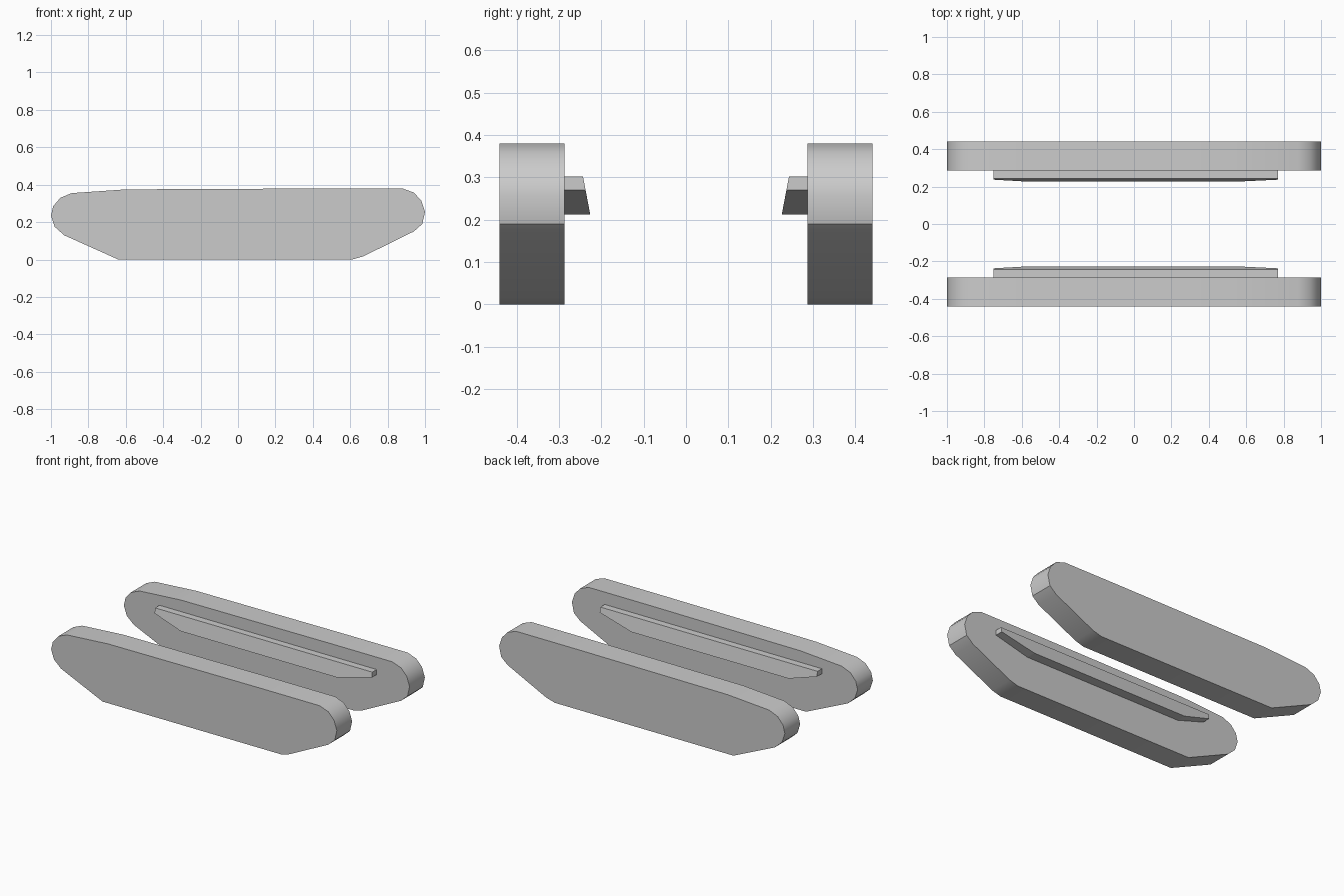
import bpy, bmesh, math

if "Cube" in bpy.data.objects:
    bpy.data.objects.remove(bpy.data.objects["Cube"])


def plate(name, profile, y_outer, y_inner, smooth_angle):
    """Extrude an x-z profile between two y functions of z and mirror it across y."""
    bm = bmesh.new()
    rings = [[bm.verts.new((x, f(z), z)) for x, z in profile] for f in (y_outer, y_inner)]
    for ring in rings:
        bm.faces.new(ring)
    n = len(profile)
    for i in range(n):
        j = (i + 1) % n
        bm.faces.new((rings[0][i], rings[0][j], rings[1][j], rings[1][i]))
    bmesh.ops.recalc_face_normals(bm, faces=bm.faces)
    mesh = bpy.data.meshes.new(name)
    bm.to_mesh(mesh)
    bm.free()
    obj = bpy.data.objects.new(name, mesh)
    bpy.context.collection.objects.link(obj)
    bpy.ops.object.select_all(action='DESELECT')
    obj.select_set(True)
    bpy.context.view_layer.objects.active = obj
    bpy.ops.object.shade_smooth_by_angle(angle=math.radians(smooth_angle))
    mirror = obj.modifiers.new("Mirror", 'MIRROR')
    mirror.use_axis = (False, True, False)
    return obj


# Track outline, clockwise from the lower left corner
track = [(-0.64, 0), (-0.93, 0.13), (-0.98, 0.175), (-1.0, 0.235), (-0.988, 0.285),
         (-0.95, 0.33), (-0.89, 0.355), (-0.6, 0.375), (0.46, 0.38), (0.88, 0.38),
         (0.94, 0.358), (0.98, 0.315), (1.0, 0.255), (0.985, 0.19), (0.94, 0.15),
         (0.67, 0.017), (0.61, 0)]
plate("tracks", track, lambda z: 0.44, lambda z: 0.287, 32)

# Inner rail whose face leans inward towards the bottom
rail = [(-0.75, 0.302), (0.77, 0.302), (0.77, 0.27),
        (0.54, 0.212), (-0.56, 0.212), (-0.75, 0.27)]
plate("inner_rails", rail, lambda z: 0.288,
      lambda z: 0.226 + (z - 0.212) * 0.19, 10)
